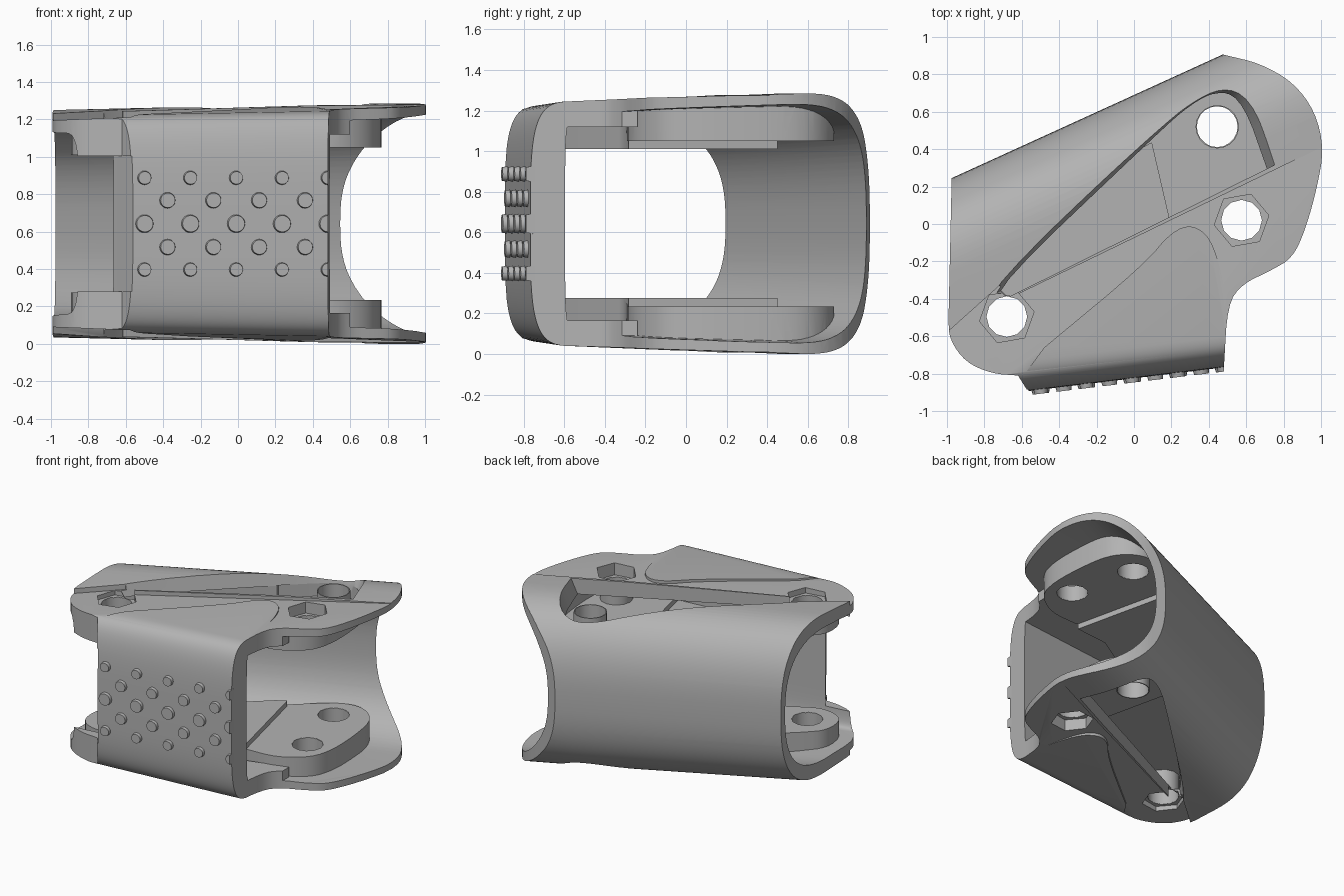
import bpy, bmesh, math
from mathutils import Matrix

if "Cube" in bpy.data.objects:
    bpy.data.objects.remove(bpy.data.objects["Cube"], do_unlink=True)

MID = 0.6425  # the bracket is symmetric about this height

grey = bpy.data.materials.new("plain_grey")
grey.use_nodes = True
grey.diffuse_color = (0.45, 0.45, 0.45, 1)
grey.node_tree.nodes["Principled BSDF"].inputs["Base Color"].default_value = (0.45, 0.45, 0.45, 1)


def make(name, bm):
    bmesh.ops.recalc_face_normals(bm, faces=bm.faces)
    mesh = bpy.data.meshes.new(name)
    bm.to_mesh(mesh)
    bm.free()
    ob = bpy.data.objects.new(name, mesh)
    bpy.context.collection.objects.link(ob)
    mesh.materials.append(grey)
    return ob


def rounded(pts, passes=2):
    """Corner-cut an open path, keeping its ends."""
    for _ in range(passes):
        out = [pts[0]]
        for (ax, ay), (bx, by) in zip(pts, pts[1:]):
            out += [(ax * 0.75 + bx * 0.25, ay * 0.75 + by * 0.25),
                    (ax * 0.25 + bx * 0.75, ay * 0.25 + by * 0.75)]
        pts = out + [pts[-1]]
    return pts


def scaled(pts, s, pivot):
    return [(pivot[0] + (x - pivot[0]) * s, pivot[1] + (y - pivot[1]) * s) for x, y in pts]


def prism(name, pts, z0, z1, mirrored=True, top=None, slope=0.0):
    """Upright prism, optionally with another top outline, with its mirror image below."""
    bm = bmesh.new()
    n = len(pts)
    for flip in ((False, True) if mirrored else (False,)):
        rings = []
        for z, path in ((z0, pts), (z1, top or pts)):
            heights = [(x, y, z + slope * x) for x, y in path]
            rings.append([bm.verts.new((x, y, 2 * MID - h if flip else h)) for x, y, h in heights])
        lo, hi = rings
        bm.faces.new(lo)
        bm.faces.new(hi)
        for i in range(n):
            j = (i + 1) % n
            bm.faces.new((lo[i], lo[j], hi[j], hi[i]))
    return make(name, bm)


def circle(cx, cy, r, n, turn=0.0):
    return [(cx + r * math.cos(turn + math.tau * i / n),
             cy + r * math.sin(turn + math.tau * i / n)) for i in range(n)]


def front_y(x):
    return -0.825 + 0.121 * x


def back_y(x):
    return 0.69 + 0.456 * x


def power(v, p):
    return math.copysign(abs(v) ** (2 / p), v) if abs(v) > 1e-9 else 0.0


def loft(name, stations, front_in, back_in, front_round, front_pow, steps=24):
    """Tube solid with a broad round back and a flat front, slightly lower at the front."""
    bm = bmesh.new()
    rings = []
    n = 4 * steps
    for x, half in stations:
        ring = []
        for i in range(n):
            a = math.tau * i / n - math.pi / 2
            c, s = math.cos(a), math.sin(a)
            if c >= -1e-9:
                p, r, base = 2.6, 0.55, back_y(x) - back_in - 0.55
            else:
                p, r, base = front_pow, front_round, front_y(x) + front_in + front_round
            y = base + power(c, p) * r
            drop = 0.045 * max(0, -y / 0.7)
            ring.append(bm.verts.new((x, y, MID + power(s, p) * (half - drop))))
        rings.append(ring)
    for a, b in zip(rings, rings[1:]):
        for i in range(n):
            bm.faces.new((a[i], a[(i + 1) % n], b[(i + 1) % n], b[i]))
    bm.faces.new(rings[0])
    bm.faces.new(rings[-1])
    return make(name, bm)


def volume(mesh):
    bm = bmesh.new()
    bm.from_mesh(mesh)
    v = bm.calc_volume()
    bm.free()
    return v


def combine(ob, tool, op='DIFFERENCE'):
    """Boolean that moves to the next solver if one leaves the part whole or empty."""
    before = volume(ob.data)
    for solver in ('EXACT', 'MANIFOLD', 'FLOAT'):
        mod = ob.modifiers.new("cut", 'BOOLEAN')
        mod.operation, mod.object, mod.solver = op, tool, solver
        bpy.context.view_layer.update()
        mesh = bpy.data.meshes.new_from_object(
            ob.evaluated_get(bpy.context.evaluated_depsgraph_get()))
        ob.modifiers.clear()
        if 0.05 * before < volume(mesh) < before - 1e-6:
            ob.data = mesh
            break
    bpy.data.objects.remove(tool, do_unlink=True)


def smooth(ob, angle=32):
    bpy.ops.object.select_all(action='DESELECT')
    ob.select_set(True)
    bpy.context.view_layer.objects.active = ob
    bpy.ops.object.shade_smooth_by_angle(angle=math.radians(angle))


# Tube and its hollow
body = loft("bracket_body", [(-1.1, 0.625), (0.4, 0.641), (1.1, 0.6425)], 0, 0, 0.22, 4)
hollow = loft("hollow", [(-1.25, 0.52), (1.25, 0.60)], 0.17, 0.05, 0.1, 6)

# Raised mounting pads inside the top and bottom, and the thick front ledge
right_pad = rounded([(0.28, -0.29), (0.52, -0.28), (0.72, -0.14), (0.77, 0.05), (0.76, 0.32),
                     (0.72, 0.58), (0.6, 0.71), (0.46, 0.74), (0.3, 0.66), (0.05, 0.44)])
right_pad += [(0.02, 0.1), (0.12, -0.22)]
left_pad = rounded([(-0.78, -0.3), (-0.9, -0.42), (-0.88, -0.64), (-0.68, -0.71),
                    (-0.5, -0.62), (0.0, -0.31)])
left_pad += [(0.27, -0.283), (0.1, 0.452), (0.03, 0.415)]
ledge = [(0.6, -0.24), (0.6, -1.15), (-0.8, -1.15), (-0.6, -0.55)]
for pts, low, high in ((right_pad, 1.05, 1.61), (left_pad, 1.01, 1.6), (ledge, 1.12, 1.63)):
    combine(hollow, prism("pad", pts, low, high))
combine(body, hollow)

# Trim the tube to its plan outline
right_curve = rounded([(0.36, 0.935), (0.5, 0.9), (0.67, 0.86), (0.85, 0.76), (0.97, 0.6), (1.015, 0.4),
                       (0.98, 0.2), (0.92, -0.02), (0.85, -0.18), (0.73, -0.25), (0.58, -0.32),
                       (0.5, -0.43), (0.48, -0.78)])
left_curve = rounded([(-0.62, -0.81), (-0.76, -0.8), (-0.9, -0.74), (-0.985, -0.62), (-0.992, -0.52)])
outline = right_curve + [(0.48, -1.1), (-0.44, -1.1)] + left_curve + [(-0.975, 0.23), (-0.975, 0.5), (0.2, 1.0)]
combine(body, prism("outline", outline, -0.3, 1.6, False), 'INTERSECT')

# Open the front wall at the left end
window = [(-1.2, -1.1), (-0.43, -1.1), (-0.615, -0.81), (-0.69, -0.7), (-0.69, -0.4), (-1.2, -0.4)]
combine(body, prism("window", window, 0.28, 1.005, False))

# Shallow flat that carries the two nut seats
bulge = rounded([(-0.48, -0.66), (0.05, -0.22), (0.2, -0.04), (0.32, 0.0), (0.43, -0.1), (0.5, -0.43)])
flat = [(1.1, 0.458), (-0.62, -0.375), (-0.72, -0.33), (-1.1, -0.67), (-1.1, -0.95), (-0.62, -0.85)]
combine(body, prism("flat", flat + bulge + [(1.1, -0.4)], 1.235, 1.6, slope=0.04))

# Hollow space behind the pads, leaving thin walls
centre = (-0.05, 0.0)
combine(body, prism("cavity", scaled(right_pad, 0.96, centre), 1.06, 1.16))
combine(body, prism("cavity", scaled(left_pad, 0.958, centre), 1.02, 1.158))

# Pocket opening beside the rounded back
pocket = rounded([(-0.66, -0.385), (-0.72, -0.33), (0.12, 0.47), (0.3, 0.63), (0.46, 0.71), (0.58, 0.63),
                  (0.7, 0.29)])
combine(body, prism("pocket", pocket, 1.13, 1.3, top=scaled(pocket, 1.1, (0.1, -0.01))))

# Hexagonal nut seats and through holes
seats = [(0.575, 0.02), (-0.68, -0.495)]
pin = (0.445, 0.52)
for x, y in seats:
    combine(body, prism("nut_seat", circle(x, y, 0.148, 6, math.radians(10)), 1.17, 1.6))
for (x, y), n in ((seats[0], 12), (seats[1], 12), (pin, 20)):
    combine(body, prism("hole", circle(x, y, 0.11, n), -0.3, 1.6, False))
smooth(body)

# Thin tubes lining the holes
for name, (x, y), n, low, high in (("front_right_sleeves", seats[1], 12, 1.012, 1.168),
                                   ("front_left_sleeves", seats[0], 12, 1.052, 1.168),
                                   ("back_sleeves", pin, 20, 1.052, 1.185)):
    sleeve = prism(name, circle(x, y, 0.116, n), low, high)
    combine(sleeve, prism("bore", circle(x, y, 0.109, n), -0.3, 1.6, False))
    smooth(sleeve)

# Grip studs on the front wall, cut flush with its right end
bm = bmesh.new()
turn = Matrix.Rotation(math.atan(0.121), 4, 'Z') @ Matrix.Rotation(math.pi / 2, 4, 'X')
for dz, r, start, count in ((0, 0.052, -0.5, 5), (0.125, 0.046, -0.377, 4), (0.245, 0.04, -0.5, 5)):
    for side in ((1, -1) if dz else (1,)):
        for i in range(count):
            x = start + 0.245 * i
            place = Matrix.Translation((x, front_y(x), MID + side * dz)) @ turn
            bmesh.ops.create_cone(bm, cap_ends=True, segments=20, radius1=r, radius2=r * 0.85,
                                  depth=0.044, matrix=place)
bmesh.ops.bisect_plane(bm, geom=bm.verts[:] + bm.edges[:] + bm.faces[:],
                       plane_co=(0.482, 0, 0), plane_no=(1, 0, 0), clear_outer=True)
bmesh.ops.holes_fill(bm, edges=[e for e in bm.edges if e.is_boundary])
smooth(make("grip_studs", bm), 30)
